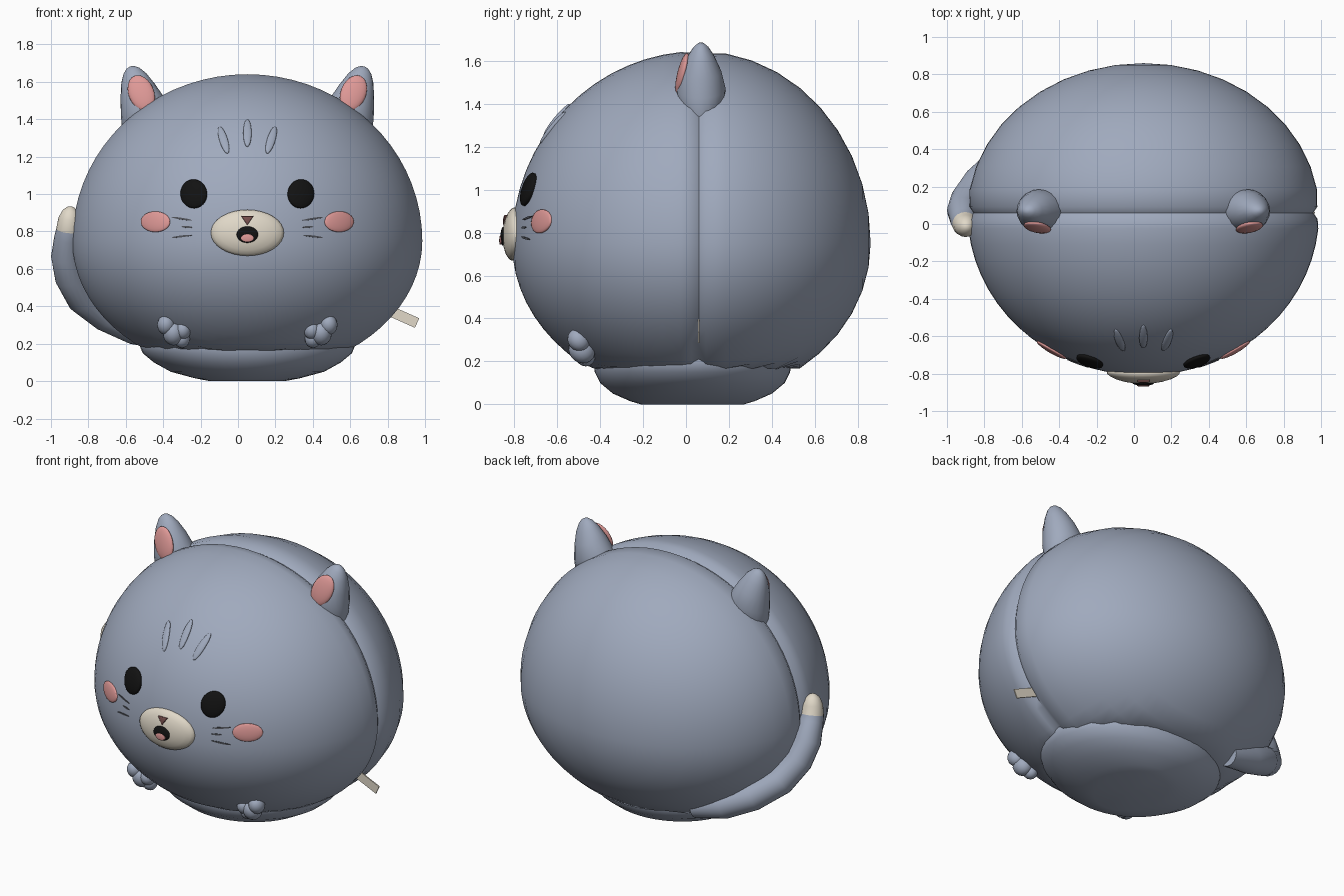
import bpy, bmesh, math
from math import sin, cos, pi, radians, sqrt
from mathutils import Vector, Matrix

if "Cube" in bpy.data.objects:
    bpy.data.objects.remove(bpy.data.objects["Cube"], do_unlink=True)

MID = 0.05                      # plane of symmetry of the plush
SEAM, CZ = 0.06, 0.75           # seam depth and height of the widest point
WIDE, UP, DOWN, FRONT, BACK = 0.94, 0.895, 0.72, 0.87, 0.80


def material(name, rgb):
    m = bpy.data.materials.new(name)
    m.use_nodes = True
    m.diffuse_color = (*rgb, 1)
    m.node_tree.nodes["Principled BSDF"].inputs["Base Color"].default_value = (*rgb, 1)
    return m


fur = material("blue grey fur", (0.35, 0.40, 0.51))
cream = material("cream", (0.75, 0.69, 0.58))
pink = material("pink", (0.74, 0.32, 0.31))
black = material("black", (0.006, 0.006, 0.006))
brown = material("nose brown", (0.19, 0.08, 0.075))
dark = material("whisker grey", (0.08, 0.085, 0.10))


def finish(name, bm, mats, angle=50):
    bmesh.ops.remove_doubles(bm, verts=bm.verts, dist=1e-5)
    bmesh.ops.recalc_face_normals(bm, faces=bm.faces)
    me = bpy.data.meshes.new(name)
    bm.to_mesh(me)
    bm.free()
    for m in mats:
        me.materials.append(m)
    for p in me.polygons:
        p.use_smooth = True
    me.set_sharp_from_angle(angle=radians(angle))
    ob = bpy.data.objects.new(name, me)
    bpy.context.collection.objects.link(ob)
    return ob


def loft(name, rings, mats, paint=None, angle=50):
    """Skin closed rings of points; paint(ring index) gives the material slot."""
    bm = bmesh.new()
    vs = [[bm.verts.new(p) for p in r] for r in rings]
    for i in range(len(vs) - 1):
        n = len(vs[i])
        for j in range(n):
            k = (j + 1) % n
            f = bm.faces.new((vs[i][j], vs[i][k], vs[i + 1][k], vs[i + 1][j]))
            f.material_index = paint(i) if paint else 0
    return finish(name, bm, mats, angle)


def circle(n):
    return [(cos(2 * pi * j / n), sin(2 * pi * j / n)) for j in range(n)]


def mirror_x(x, side):
    return x if side < 0 else 2 * MID - x


# Body: two domes meeting at a pinched seam, flattened underneath
def body_ring(t, pinch=1.0):
    depth = FRONT if t < 0 else BACK
    ring = []
    for c, s in circle(72):
        k = cos(t) * pinch
        z = CZ + s * k * (UP if s > 0 else DOWN)
        ring.append(Vector((MID + c * k * WIDE, SEAM + depth * sin(t), max(z, 0.165))))
    return ring


rings = [body_ring(-pi / 2 * (1 - i / 16)) for i in range(16)]
rings += [body_ring(-0.04, 0.992), body_ring(0, 0.967), body_ring(0.04, 0.99)]
rings += [body_ring(pi / 2 * i / 10) for i in range(1, 11)]
loft("body", rings, [fur], angle=60)

# Base cushion
base = [(0.23, 0.57, 0.45), (0.2, 0.58, 0.46), (0.15, 0.56, 0.455), (0.1, 0.5, 0.43),
        (0.05, 0.41, 0.37), (0.015, 0.28, 0.29), (0, 0.2, 0.24), (0, 0, 0)]
loft("base_cushion", [[(MID + rx * c, 0.03 + ry * s, z) for c, s in circle(48)]
                      for z, rx, ry in base], [fur])


# Patches that follow the curve of the face
def on_face(x, z, lift):
    dx, dz = (x - MID) / WIDE, z - CZ
    h = UP if dz > 0 else DOWN
    q = sqrt(max(0.0, 1 - dx * dx - (dz / h) ** 2))
    n = Vector((dx / WIDE, -q / FRONT, dz / h / h)).normalized()
    return Vector((x, SEAM - FRONT * q, z)) + n * lift


def patch(name, x, z, rx, rz, mat, lift=0.004, bulge=0.0, tilt=0.0, sides=32, turn=0.0):
    ct, st = cos(tilt), sin(tilt)
    rows = [(1, lift - 0.014), (1, lift)]
    rows += [(cos(a), lift + bulge * sin(a)) for a in (0.2, 0.45, 0.75, 1.05, 1.3)]
    rows.append((0, lift + bulge))
    rings = []
    for r, h in rows:
        ring = []
        for j in range(sides):
            a = turn + 2 * pi * j / sides
            u, w = r * rx * cos(a), r * rz * sin(a)
            ring.append(on_face(x + u * ct - w * st, z + u * st + w * ct, h))
        rings.append(ring)
    return loft(name, rings, [mat])


patch("muzzle", MID, 0.793, 0.195, 0.123, cream, 0.002, 0.043)
patch("mouth", MID, 0.782, 0.055, 0.042, black, 0.043, 0.012)
patch("tongue", MID, 0.764, 0.032, 0.02, pink, 0.056, 0.004)
patch("nose", MID, 0.861, 0.036, 0.032, brown, 0.042, 0.006, sides=3, turn=-pi / 2)
patch("forehead_stripe_middle", MID, 1.325, 0.022, 0.072, fur, 0.004, 0.008)

for side, label in ((-1, "right"), (1, "left")):
    patch(label + "_eye", mirror_x(-0.235, side), 1.0, 0.07, 0.076, black, 0.008, 0.018)
    patch(label + "_cheek", mirror_x(-0.44, side), 0.852, 0.077, 0.055, pink, 0.005, 0.01)
    patch(label + "_forehead_stripe", mirror_x(-0.077, side), 1.288, 0.022, 0.074, fur,
          0.004, 0.008, tilt=-0.3 * side)
    for i, (x, z, half, tilt) in enumerate(((-0.3, 0.868, 0.055, 0.15),
                                            (-0.272, 0.824, 0.03, 0.05),
                                            (-0.3, 0.774, 0.055, -0.12))):
        patch(f"{label}_whisker_{i + 1}", mirror_x(x, side), z, half, 0.005, dark,
              0.003, tilt=tilt * side, sides=12)

    # Ear: tapering cone leaning outwards, with a pink inner pad
    stations = [(-0.475, 1.36, 0.14, 0.09), (-0.49, 1.40, 0.14, 0.108),
                (-0.51, 1.47, 0.125, 0.115), (-0.535, 1.55, 0.1, 0.095),
                (-0.557, 1.62, 0.072, 0.062), (-0.57, 1.66, 0.045, 0.036),
                (-0.576, 1.678, 0.02, 0.016), (-0.578, 1.682, 0, 0)]
    loft(label + "_ear", [[(mirror_x(x + 0.93 * w * c, side), 0.07 + d * s, z + 0.36 * w * c)
                           for c, s in circle(20)] for x, z, w, d in stations], [fur])
    bm = bmesh.new()
    bmesh.ops.create_uvsphere(bm, u_segments=24, v_segments=12, radius=1)
    place = (Matrix.Translation((mirror_x(-0.517, side), -0.018, 1.54))
             @ Matrix.Rotation(radians(22) * side, 4, 'Y') @ Matrix.Rotation(-0.24, 4, 'X')
             @ Matrix.Diagonal((0.068, 0.022, 0.102, 1)))
    bmesh.ops.transform(bm, matrix=place, verts=bm.verts)
    finish(label + "_inner_ear", bm, [pink])

    # Paw: small cluster of soft lobes
    bm = bmesh.new()
    for x, y, z, r in ((-0.385, -0.5, 0.3, 0.05), (-0.345, -0.485, 0.255, 0.06),
                       (-0.295, -0.5, 0.27, 0.045), (-0.3, -0.47, 0.225, 0.045)):
        place = (Matrix.Translation((mirror_x(x, side), y, z))
                 @ Matrix.Rotation(0.65, 4, 'X') @ Matrix.Diagonal((0.95, 1, 1.1, 1)))
        bmesh.ops.create_uvsphere(bm, u_segments=16, v_segments=10, radius=r, matrix=place)
    finish(label + "_paw", bm, [fur])

# Tail: tube curling round the side, with a cream tip
path = [(-0.36, 0.42, 0.23, 0.07), (-0.55, 0.39, 0.28, 0.085), (-0.71, 0.33, 0.355, 0.088),
        (-0.83, 0.22, 0.445, 0.088), (-0.895, 0.13, 0.56, 0.086), (-0.917, 0.07, 0.67, 0.083),
        (-0.91, 0.02, 0.77, 0.072), (-0.905, 0.0, 0.81, 0.067), (-0.9, -0.01, 0.87, 0.06),
        (-0.895, -0.015, 0.91, 0.042), (-0.892, -0.017, 0.93, 0.018), (-0.89, -0.018, 0.934, 0)]
path = [(path[0][0], path[0][1], path[0][2], 0)] + path
spots = [Vector(p[:3]) for p in path]
rings, across = [], Vector((0, 1, 0))
for i, p in enumerate(path):
    along = (spots[min(i + 1, len(spots) - 1)] - spots[max(i - 1, 0)]).normalized()
    across = (across - along * across.dot(along)).normalized()
    other = along.cross(across)
    rings.append([spots[i] + (across * c + other * s) * p[3] for c, s in circle(20)])
loft("tail", rings, [fur, cream], paint=lambda i: 1 if i >= 8 else 0)

# Sewn-in blank tag
bm = bmesh.new()
place = (Matrix.Translation((0.88, SEAM, 0.345)) @ Matrix.Rotation(radians(24), 4, 'Y')
         @ Matrix.Diagonal((0.17, 0.008, 0.056, 1)))
bmesh.ops.create_cube(bm, size=1, matrix=place)
finish("side_tag", bm, [cream], 30)
